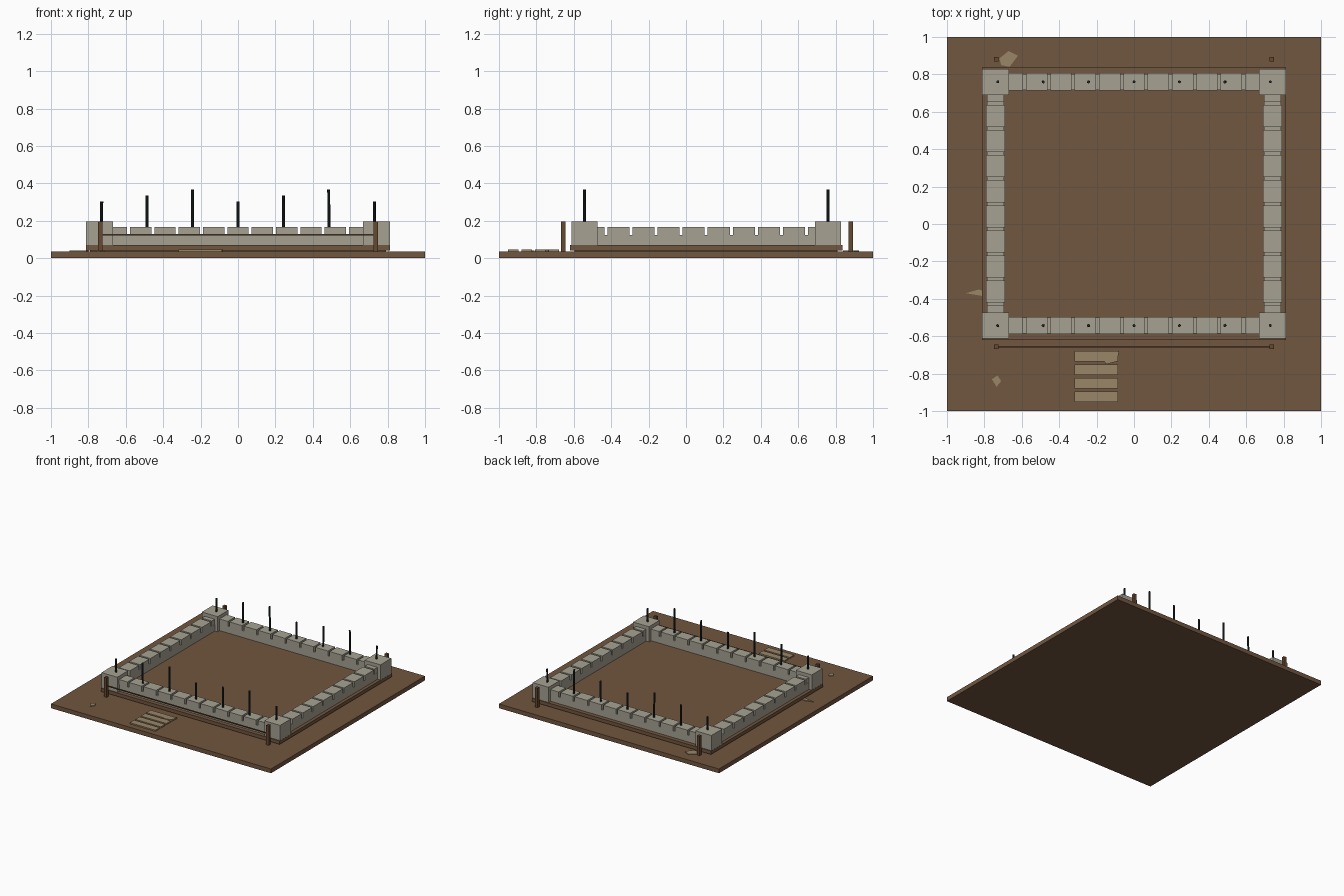
import bpy
import bmesh
import math
import random

random.seed(4)
default = bpy.data.objects.get("Cube")
if default:
    bpy.data.objects.remove(default, do_unlink=True)


def material(name, rgb):
    m = bpy.data.materials.new(name)
    m.use_nodes = True
    m.diffuse_color = (*rgb, 1)
    m.node_tree.nodes["Principled BSDF"].inputs["Base Color"].default_value = (*rgb, 1)
    return m


EARTH = material("earth brown", (0.165, 0.092, 0.05))
STONE = material("grey stone", (0.38, 0.36, 0.29))
WOOD = material("stake brown", (0.13, 0.065, 0.03))
TAN = material("pale timber", (0.32, 0.24, 0.14))
IRON = material("dark iron", (0.015, 0.022, 0.022))


def finish(bm, name, mat):
    bmesh.ops.recalc_face_normals(bm, faces=bm.faces)
    me = bpy.data.meshes.new(name)
    bm.to_mesh(me)
    bm.free()
    me.materials.append(mat)
    ob = bpy.data.objects.new(name, me)
    bpy.context.collection.objects.link(ob)
    return ob


def box(name, x, y, z, mat):
    """Box from (low, high) ranges on each axis."""
    bm = bmesh.new()
    bmesh.ops.create_cube(bm, size=1)
    for v in bm.verts:
        v.co = [sum(r) / 2 + c * (r[1] - r[0]) for r, c in zip((x, y, z), v.co)]
    return finish(bm, name, mat)


def around(c, half):
    return (c - half, c + half)


def rod(name, x, y, z0, z1, radius):
    bm = bmesh.new()
    bmesh.ops.create_cone(bm, cap_ends=True, segments=8, radius1=radius,
                          radius2=radius, depth=z1 - z0)
    ob = finish(bm, name, IRON)
    ob.location = (x, y, (z0 + z1) / 2)
    ob.rotation_euler = (random.uniform(-0.015, 0.015), random.uniform(-0.015, 0.015), 0)


def shard(name, points, top):
    """Thin flat chip with an irregular outline."""
    bm = bmesh.new()
    face = bm.faces.new([bm.verts.new((x, y, GROUND)) for x, y in points])
    ext = bmesh.ops.extrude_face_region(bm, geom=[face])
    for v in ext["geom"]:
        if isinstance(v, bmesh.types.BMVert):
            v.co.z = top
    finish(bm, name, TAN)


# Heights
GROUND, PAD, LEDGE, WALL, CORNER = 0.035, 0.07, 0.125, 0.167, 0.195
FRONT, BACK, SIDE = -0.543, 0.76, 0.74

# Ground and foundation pad
box("ground", (-1, 1), (-1, 1), (0, GROUND), EARTH)
box("pad_base", (-0.79, 0.79), (-0.595, 0.81), (GROUND, 0.042), EARTH)
box("foundation_pad", (-0.813, 0.813), (-0.62, 0.837), (0.042, PAD), EARTH)


def joints(start, step, count, low, high, gap=0.008):
    """Block ranges between evenly spaced open joints."""
    cuts = [start + i * step for i in range(count)]
    return zip([low] + [c + gap for c in cuts], [c - gap for c in cuts] + [high])


# Front and back walls: low course plus separate top blocks
for label, y in (("front", FRONT), ("back", BACK)):
    box(label + "_wall", (-0.68, 0.68), around(y, 0.043), (PAD, LEDGE), STONE)
    for i, r in enumerate(joints(-0.585, 0.13, 10, -0.68, 0.68)):
        box(f"{label}_block_{i}", r, around(y, 0.046), (LEDGE, WALL), STONE)

# Left and right walls
for label, x in (("right", -SIDE), ("left", SIDE)):
    box(label + "_wall", around(x, 0.046), (-0.48, 0.7), (PAD, LEDGE), STONE)
    for i, r in enumerate(joints(-0.427, 0.1338, 9, -0.48, 0.7)):
        half = 0.045 if i in (0, 9) else 0.05
        box(f"{label}_block_{i}", around(x, half), r, (LEDGE, WALL), STONE)

# Corner piers
for x in (-SIDE, SIDE):
    for y in (FRONT, BACK):
        box("corner_pier", around(x, 0.072), around(y, 0.07), (PAD, CORNER), STONE)

# Reinforcing rods in repeating heights
for label, y in (("front", FRONT), ("back", BACK)):
    for i in range(7):
        rod(f"{label}_rod_{i}", (i - 3) * 0.243, y, LEDGE, 0.302 + 0.032 * (i % 3), 0.0075)

# Survey stakes and the line between the front pair
for x in (-0.737, 0.737):
    for y in (-0.657, 0.88):
        box("stake", around(x, 0.012), around(y, 0.012), (GROUND, CORNER), WOOD)
box("guide_line", (-0.737, 0.737), around(-0.657, 0.004), (0.121, 0.129), WOOD)

# Stacked planks
for i in range(4):
    box(f"plank_{i}", (-0.317, -0.085), around(-0.708 - i * 0.0717, 0.028),
        (GROUND, 0.045), TAN)

# Loose chips
shard("back_chip", [(-0.72, 0.885), (-0.67, 0.925), (-0.62, 0.9), (-0.665, 0.84), (-0.71, 0.85)], 0.041)
shard("front_chip", [(-0.76, -0.83), (-0.73, -0.81), (-0.71, -0.84), (-0.735, -0.87)], 0.04)
shard("side_chip", [(-0.9, -0.37), (-0.83, -0.35), (-0.8, -0.36), (-0.81, -0.385)], 0.04)
shard("plank_chip", [(-0.18, -0.69), (-0.08, -0.68), (-0.09, -0.735), (-0.15, -0.75)], 0.047)
